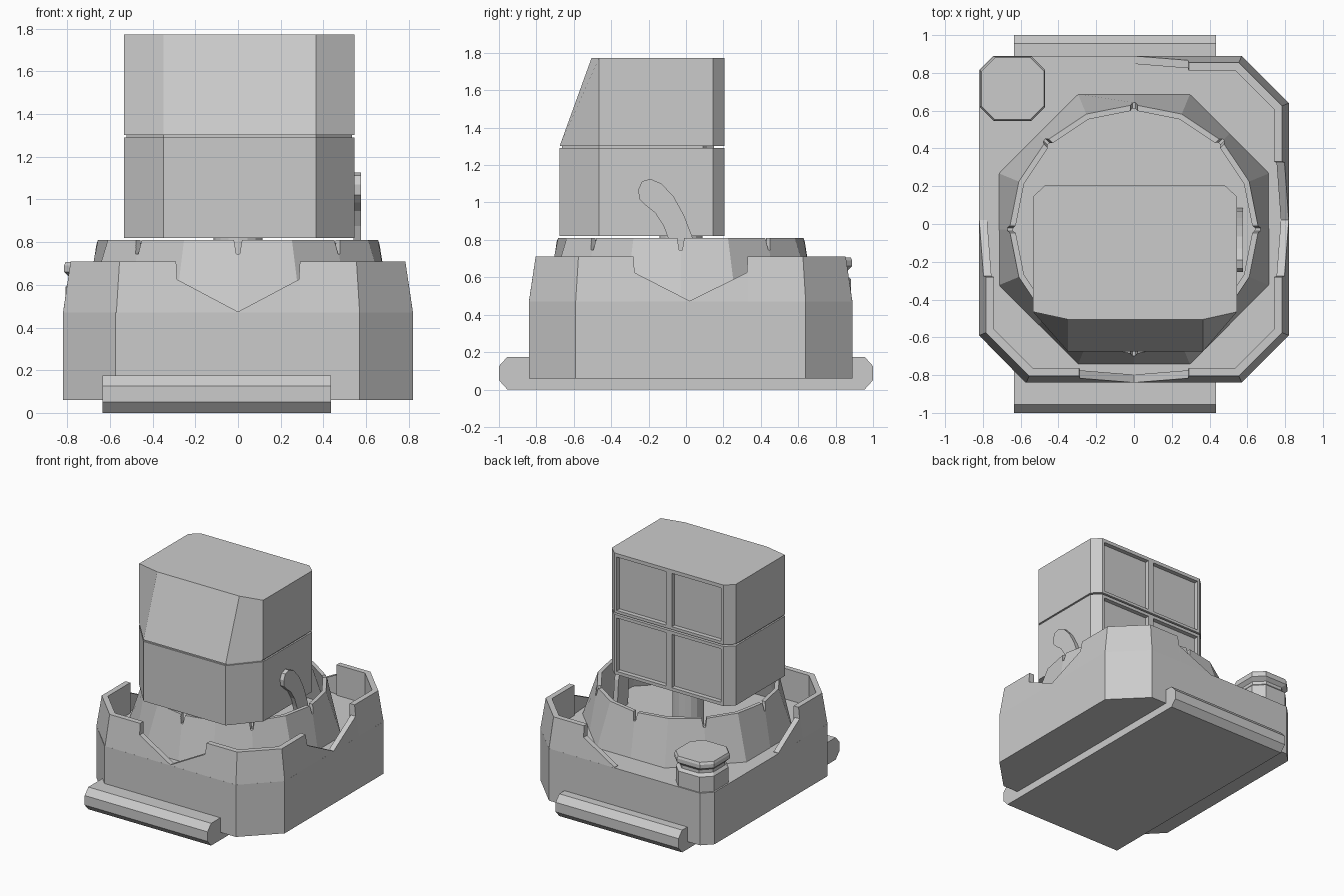
import bpy, bmesh, math
from mathutils import Vector

if "Cube" in bpy.data.objects:
    bpy.data.objects.remove(bpy.data.objects["Cube"])


def make(name, verts, faces):
    bm = bmesh.new()
    vs = [bm.verts.new(v) for v in verts]
    for f in faces:
        bm.faces.new([vs[i] for i in f])
    bmesh.ops.recalc_face_normals(bm, faces=bm.faces)
    me = bpy.data.meshes.new(name)
    bm.to_mesh(me)
    bm.free()
    ob = bpy.data.objects.new(name, me)
    bpy.context.collection.objects.link(ob)
    return ob


def loft(name, rings, wrap=False):
    """Skin closed rings of points; cap the ends or wrap last to first."""
    n, m = len(rings[0]), len(rings)
    faces = [(r * n + i, r * n + (i + 1) % n,
              (r + 1) % m * n + (i + 1) % n, (r + 1) % m * n + i)
             for r in range(m if wrap else m - 1) for i in range(n)]
    if not wrap:
        faces += [tuple(range(n)), tuple(range((m - 1) * n, m * n))]
    return make(name, [p for r in rings for p in r], faces)


def at(outline, z):
    return [(x, y, z) for x, y in outline]


def cut(ob, boxes):
    """Subtract six-sided blocks, each given as a pair of four-point rings."""
    verts = [p for a, b in boxes for p in list(a) + list(b)]
    faces = []
    for k in range(0, len(verts), 8):
        faces += [tuple(k + i for i in f) for f in
                  [(0, 1, 2, 3), (4, 5, 6, 7)] +
                  [(i, (i + 1) % 4, (i + 1) % 4 + 4, i + 4) for i in range(4)]]
    tool = make(ob.name + "_cutter", verts, faces)
    tool.hide_render = True
    mod = ob.modifiers.new("cut", 'BOOLEAN')
    mod.operation, mod.solver, mod.object = 'DIFFERENCE', 'EXACT', tool
    bpy.context.view_layer.objects.active = ob
    bpy.ops.object.modifier_apply(modifier=mod.name)
    bpy.data.objects.remove(tool)


# Base slab with bevelled ends
slab = [(-1, .05), (-.955, 0), (.955, 0), (1, .05),
        (1, .125), (.955, .175), (-.955, .175), (-1, .125)]
loft("base_slab", [[(x, y, z) for y, z in slab] for x in (-.635, .435)])

# Hull block
DECK, RIM = .47, .71
hull = [(-.82, -.59), (-.575, -.84), (.57, -.84), (.82, -.59),
        (.82, .64), (.57, .89), (-.745, .89), (-.82, .815)]
loft("hull", [at(hull, .06), at(hull, DECK)])


# Parapet walls around three corners, stepping down to the notches
def parapet(name, sx, sy, yend, ych):
    nf, ns = Vector((0, -sy)), Vector((-sx, 0))
    nc = (nf + ns).normalized()
    m1, m2 = (nf + nc) / 1.707, (ns + nc) / 1.707
    X, Y, H, L = .82 * sx, yend, RIM - DECK, .155
    ys = ych - sy * .31
    path = [((0, Y), nf, .004), ((.285 * sx, Y), nf, L), ((.29 * sx, Y), nf, H),
            ((.57 * sx, Y), m1, H), ((X, ych), m2, H),
            ((X, ys), ns, H), ((X, ys - sy * .005), ns, L), ((X, .02), ns, .004)]
    rings = []
    for p, n, h in path:
        t = .036 * h / H
        prof = [(0, 0), (t, h), (t + .042, h), (t + .042, 0)]
        rings.append([(p[0] + n.x * d, p[1] + n.y * d, DECK + z - .002 * (z == 0))
                      for d, z in prof])
    loft(name, rings)


parapet("parapet_front_right", 1, -1, -.84, -.59)
parapet("parapet_front_left", -1, -1, -.84, -.59)
parapet("parapet_back_right", 1, 1, .89, .64)

# Turret ring: octagonal foot rising to a sixteen-sided rim
CY = -.028


def polar(r, a, z):
    return (r * math.cos(a), CY + r * math.sin(a), z)


def ring16(r_mid, r_corner, z):
    return [polar(r_corner if i % 2 else r_mid, i * math.pi / 8, z) for i in range(16)]


tub = loft("turret_ring", [ring16(.716, .775, DECK - .01), ring16(.66, .66, .81),
                           ring16(.63, .63, .81), ring16(.685, .742, DECK - .01)], wrap=True)


# Eight V slots in the rim
def slot(a):
    rings = []
    for w, z in ((.008, .745), (.022, .83)):
        side = Vector((-math.sin(a), math.cos(a), 0)) * w
        i, o = Vector(polar(.55, a, z)), Vector(polar(.8, a, z))
        rings.append([i - side, o - side, o + side, i + side])
    return rings


cut(tub, [slot(k * math.pi / 4) for k in range(8)])

# Central column carrying the head
loft("column", [[polar(.115, i * math.pi / 8, z) for i in range(16)] for z in (DECK - .01, .83)])


# Two-part head
def head(front, back=.205, d=0):
    return [(-.535 + d, -.465), (-.35, front + d), (.365, front + d), (.545 - d, -.465),
            (.545 - d, back - .06), (.48, back), (-.47, back), (-.535 + d, back - .06)]


lower = loft("head_lower", [at(head(-.675), .82), at(head(-.675), 1.29)])
upper = loft("head_upper", [at(head(-.675), 1.303), at(head(-.505), 1.773)])
loft("head_joint", [at(head(-.675, .15, .012), 1.28), at(head(-.675, .15, .012), 1.31)])

# Recessed back panels
for ob, z0, z1 in ((lower, .845, 1.265), (upper, 1.325, 1.745)):
    cut(ob, [[[(x0, y, z0), (x1, y, z0), (x1, y, z1), (x0, y, z1)] for y in (.17, .3)]
             for x0, x1 in ((-.45, -.02), (.03, .46))])

# Curved horn on the right side of the head
horn = [(.085, DECK), (.068, .7), (.032, .82), (-.01, .93), (-.065, 1.03), (-.13, 1.1),
        (-.19, 1.126), (-.235, 1.113), (-.255, 1.07), (-.25, 1.02), (-.215, .985),
        (-.165, .945), (-.12, .875), (-.092, .8), (-.065, .7), (-.05, DECK)]
loft("side_horn", [[(x, y, z) for y, z in horn] for x in (.54, .577)])


# Octagonal post on the back left corner
def post(d):
    x0, x1, y0, y1, c = -.82 + d, -.465 - d, .54 + d, .893 - d, .073
    return [(x0 + c, y0), (x1 - c, y0), (x1, y0 + c), (x1, y1 - c),
            (x1 - c, y1), (x0 + c, y1), (x0, y1 - c), (x0, y0 + c)]


loft("corner_post", [at(post(d), z) for d, z in
                     ((.012, DECK - .01), (.012, .59), (.03, .61), (.03, .635),
                      (.005, .66), (.005, .69), (.012, .707))])
